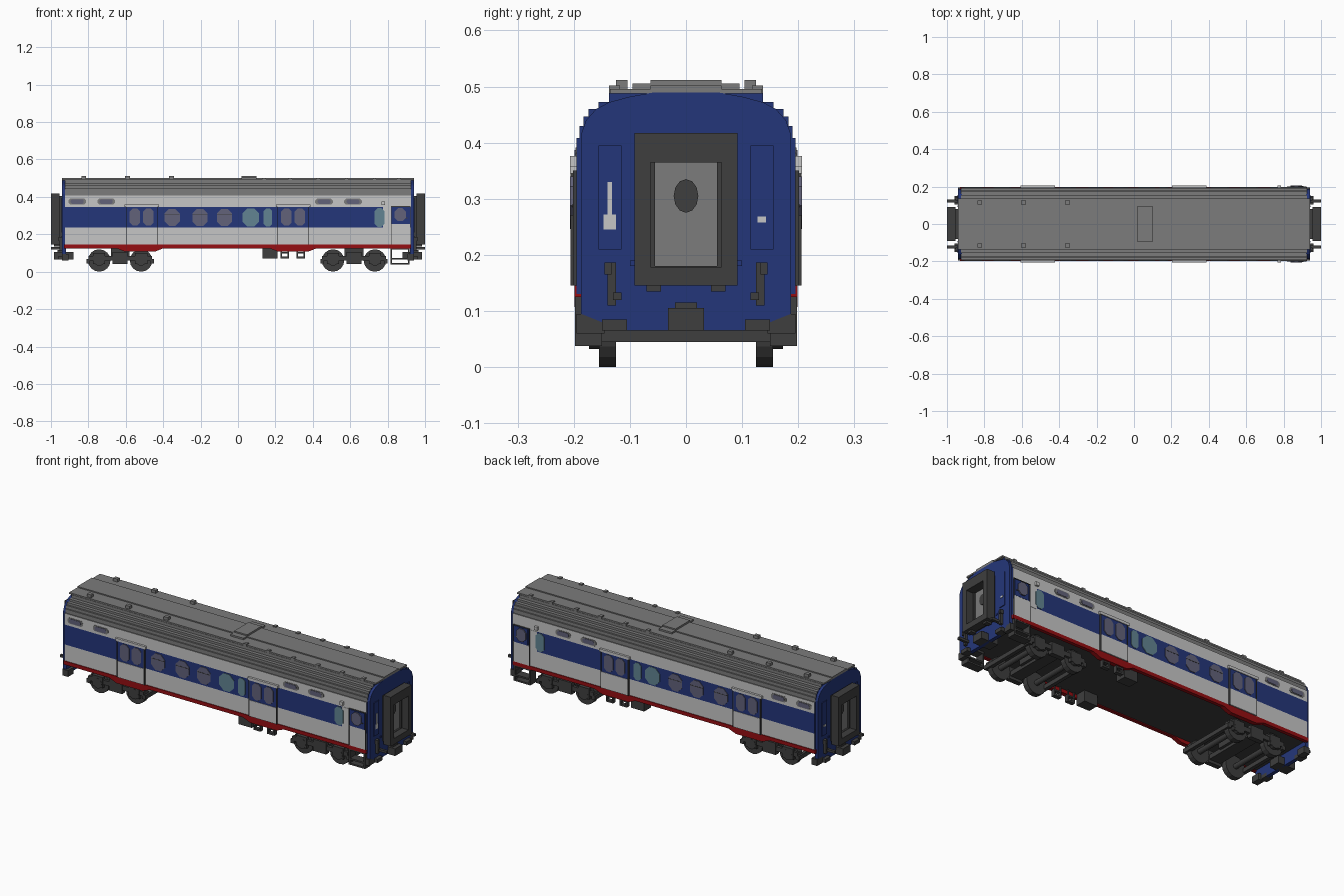
import bpy, bmesh, math
from mathutils import Matrix

cube = bpy.data.objects.get("Cube")
if cube:
    bpy.data.objects.remove(cube)


def material(name, rgb):
    m = bpy.data.materials.new(name)
    lin = [((c / 255 + 0.055) / 1.055) ** 2.4 for c in rgb] + [1]
    m.use_nodes = True
    m.diffuse_color = lin
    bsdf = next(n for n in m.node_tree.nodes if n.type == 'BSDF_PRINCIPLED')
    bsdf.inputs["Base Color"].default_value = lin
    return m


WHITE = material("light grey paint", (198, 198, 198))
BLUE = material("navy blue paint", (36, 54, 122))
ROOF = material("roof grey", (124, 124, 124))
DARK = material("dark grey metal", (62, 62, 62))
RED = material("sill red", (150, 14, 18))
GLASS = material("grey violet glass", (98, 98, 122))
TEAL = material("teal glass", (98, 132, 146))


def finish(name, bm, mats):
    bmesh.ops.recalc_face_normals(bm, faces=bm.faces)
    me = bpy.data.meshes.new(name)
    bm.to_mesh(me)
    bm.free()
    for m in mats:
        me.materials.append(m)
    ob = bpy.data.objects.new(name, me)
    bpy.context.collection.objects.link(ob)
    return ob


def signs(on):
    return (1, -1) if on else (1,)


def boxes(name, mat, items, mx=False, my=False):
    """Boxes given as (x0, x1, y0, y1, z0, z1), optionally mirrored in x and y."""
    bm = bmesh.new()
    for x0, x1, y0, y1, z0, z1 in items:
        for sx in signs(mx):
            for sy in signs(my):
                loc = Matrix.Translation((sx * (x0 + x1) / 2, sy * (y0 + y1) / 2, (z0 + z1) / 2))
                size = Matrix.Diagonal((x1 - x0, y1 - y0, z1 - z0, 1))
                bmesh.ops.create_cube(bm, size=1, matrix=loc @ size)
    return finish(name, bm, [mat])


def prism(bm, pts, place, a, b):
    """Extrude a 2D outline between a and b; place(u, v, d) gives the 3D point."""
    ends = [[bm.verts.new(place(u, v, d)) for u, v in pts] for d in (a, b)]
    n = len(pts)
    for i in range(n):
        j = (i + 1) % n
        bm.faces.new((ends[0][i], ends[0][j], ends[1][j], ends[1][i]))
    bm.faces.new(ends[0])
    bm.faces.new(ends[1])


def along_x(u, v, d):
    return (d, u, v)


def panels(name, mat, items, y0, y1, cut=0.3):
    """Chamfered plates (x, z, width, height) on both side walls."""
    bm = bmesh.new()
    for x, z, w, h in items:
        c, a, b = min(w, h) * cut, w / 2, h / 2
        pts = [(x - a + c, z - b), (x + a - c, z - b), (x + a, z - b + c), (x + a, z + b - c),
               (x + a - c, z + b), (x - a + c, z + b), (x - a, z + b - c), (x - a, z - b + c)]
        for s in (1, -1):
            prism(bm, pts, lambda u, v, d: (u, s * d, v), y0, y1)
    return finish(name, bm, [mat])


# Body shell: stepped roof over banded walls
half = [(0.195, 0.13), (0.195, 0.235), (0.195, 0.345), (0.195, 0.408), (0.190, 0.408), (0.190, 0.430),
        (0.183, 0.430), (0.183, 0.447), (0.174, 0.447), (0.174, 0.460), (0.156, 0.460), (0.156, 0.472),
        (0.137, 0.472), (0.137, 0.488), (0.07, 0.492)]
bm = bmesh.new()
prism(bm, half + [(-y, z) for y, z in reversed(half)], along_x, -0.925, 0.925)
bmesh.ops.recalc_face_normals(bm, faces=bm.faces)
for f in bm.faces:
    z = f.calc_center_median().z
    if abs(f.normal.x) > 0.5:
        f.material_index = 1
    elif z > 0.4:
        f.material_index = 2
    elif f.normal.z < -0.5:
        f.material_index = 3
    elif 0.235 < z < 0.345:
        f.material_index = 1
finish("body_shell", bm, [WHITE, BLUE, ROOF, DARK])

# Blue end walls with arched tops
end = [(0.11, 0.065), (0.15, 0.08), (0.187, 0.095), (0.187, 0.415), (0.178, 0.44), (0.16, 0.46),
       (0.137, 0.472), (0.10, 0.482), (0.06, 0.489)]
bm = bmesh.new()
for s in (1, -1):
    prism(bm, end + [(-y, z) for y, z in reversed(end)], along_x, s * 0.92, s * 0.94)
finish("end_walls", bm, [BLUE])
boxes("end_panels", BLUE, [(0.94, 0.944, 0.115, 0.156, 0.21, 0.395),
                           (0.94, 0.944, 0.09, 0.10, 0.18, 0.19)], True, True)
boxes("end_markers", WHITE, [(0.944, 0.946, -0.147, -0.125, 0.245, 0.272),
                             (0.944, 0.946, -0.14, -0.132, 0.272, 0.33),
                             (0.944, 0.946, 0.127, 0.143, 0.258, 0.268)], True)

# Roof slab, hatch and ventilators
boxes("roof_slab", ROOF, [(-0.94, 0.94, -0.135, 0.135, 0.488, 0.496),
                          (-0.94, 0.94, -0.063, 0.063, 0.495, 0.502)])
boxes("roof_hatch", ROOF, [(0.02, 0.10, -0.095, 0.095, 0.49, 0.505),
                           (0.02, 0.10, -0.063, 0.063, 0.50, 0.512)])
boxes("roof_vents", ROOF, [(x - 0.013, x + 0.013, 0.104, 0.125, 0.485, 0.512) for x in (-0.825, -0.59, -0.355)]
      + [(x - 0.009, x + 0.009, 0.118, 0.137, 0.485, 0.502) for x in (0.14, 0.28, 0.43, 0.58, 0.73, 0.86)],
      my=True)

# Red sill with deeper sections under the sliding doors
boxes("red_sill", RED, [(-0.93, 0.925, 0.18, 0.199, 0.125, 0.145)], my=True)
bm = bmesh.new()
for x in (-0.525, 0.295):
    for s in (1, -1):
        prism(bm, [(x - 0.13, 0.127), (x - 0.08, 0.107), (x + 0.08, 0.107), (x + 0.13, 0.127)],
              lambda u, v, d: (u, s * d, v), 0.175, 0.199)
finish("sill_drops", bm, [RED])

# Sliding doors: banded panels, rail and frame edges
doors = (-0.515, 0.295)
boxes("door_lower", WHITE, [(x - 0.083, x + 0.083, 0.19, 0.205, 0.145, 0.235) for x in doors], my=True)
boxes("door_upper", BLUE, [(x - 0.083, x + 0.083, 0.19, 0.203, 0.235, 0.345) for x in doors], my=True)
boxes("door_rail", WHITE, [(x - 0.092, x + 0.092, 0.19, 0.207, 0.345, 0.36) for x in doors], my=True)
boxes("door_edges", DARK, [(x + e - 0.002, x + e + 0.002, 0.19, 0.206, 0.145, 0.352)
                           for x in doors for e in (-0.083, 0.083)]
      + [(x - 0.083, x + 0.083, 0.19, 0.2065, 0.35, 0.353) for x in doors], my=True)

# Entrance doors at one end
boxes("entrance_lower", WHITE, [(0.82, 0.92, 0.19, 0.199, 0.145, 0.255),
                                (0.775, 0.82, 0.19, 0.1965, 0.23, 0.345)], my=True)
boxes("entrance_upper", BLUE, [(0.83, 0.915, 0.19, 0.2, 0.255, 0.345)], my=True)
boxes("entrance_edges", DARK, [(0.818, 0.821, 0.19, 0.201, 0.145, 0.35), (0.919, 0.922, 0.19, 0.201, 0.145, 0.35),
                               (0.82, 0.92, 0.19, 0.2005, 0.347, 0.35),
                               (0.85, 0.905, 0.19, 0.203, 0.285, 0.29)], my=True)
boxes("entrance_lamp", WHITE, [(0.768, 0.786, 0.19, 0.207, 0.357, 0.376)], my=True)

# Windows
panels("grey_windows", GLASS, [(x, 0.29, 0.082, 0.092) for x in (-0.352, -0.203, -0.072)], 0.19, 0.198)
panels("door_windows", GLASS, [(x + d, 0.292, 0.056, 0.092) for x in doors for d in (-0.036, 0.036)]
       + [(0.868, 0.305, 0.06, 0.07)], 0.19, 0.2065)
panels("teal_windows", TEAL, [(0.068, 0.29, 0.09, 0.096), (0.16, 0.29, 0.045, 0.096),
                              (0.757, 0.29, 0.052, 0.1)], 0.19, 0.198)
boxes("window_bars", DARK, [(x - 0.04, x + 0.04, 0.19, 0.199, 0.302, 0.305)
                            for x in (-0.352, -0.203, -0.072)], my=True)
high = (-0.86, -0.705, 0.46, 0.615)
panels("high_window_frames", ROOF, [(x, 0.375, 0.094, 0.032) for x in high], 0.19, 0.197)
panels("high_windows", GLASS, [(x, 0.375, 0.07, 0.024) for x in high], 0.19, 0.199)

# Gangway diaphragms and end doors
boxes("gangway_frame", DARK, [
    (0.94, 0.96, 0.055, 0.08, 0.155, 0.405), (0.94, 0.96, -0.055, 0.055, 0.365, 0.405),
    (0.94, 0.96, -0.055, 0.055, 0.155, 0.18),
    (0.955, 1.0, 0.063, 0.092, 0.145, 0.417), (0.955, 1.0, -0.063, 0.063, 0.365, 0.417),
    (0.955, 1.0, -0.063, 0.063, 0.145, 0.178), (0.955, 0.985, 0.045, 0.07, 0.135, 0.146)], True, True)
boxes("end_doors", ROOF, [(0.935, 0.95, -0.055, 0.055, 0.178, 0.366)], True)
bm = bmesh.new()
ring = [(0.022 * math.cos(i * math.pi / 6), 0.305 + 0.03 * math.sin(i * math.pi / 6)) for i in range(12)]
for s in (1, -1):
    prism(bm, ring, along_x, s * 0.945, s * 0.954)
finish("end_door_portholes", bm, [DARK])

# Couplers and end pipework
boxes("couplers", DARK, [(0.88, 0.985, -0.032, 0.032, 0.065, 0.105),
                         (0.94, 0.965, -0.02, 0.02, 0.105, 0.115)], True)
boxes("end_levers", DARK, [(0.94, 0.955, 0.125, 0.14, 0.11, 0.186), (0.94, 1.0, 0.115, 0.13, 0.12, 0.133),
                           (0.94, 0.96, 0.133, 0.145, 0.165, 0.186),
                           (0.92, 0.96, 0.105, 0.15, 0.065, 0.085)], True, True)
boxes("end_bumpers", DARK, [(0.905, 0.94, 0.145, 0.195, 0.06, 0.095)], True, True)

# Underframe boxes and side ladders
boxes("underfloor_boxes", DARK, [(0.13, 0.21, 0.12, 0.18, 0.07, 0.13)], my=True)
boxes("side_ladders", DARK, [b for x in (0.25, 0.335) for b in (
    (x - 0.022, x - 0.015, 0.17, 0.192, 0.07, 0.13), (x + 0.015, x + 0.022, 0.17, 0.192, 0.07, 0.13),
    (x - 0.022, x + 0.022, 0.17, 0.192, 0.07, 0.08), (x - 0.022, x + 0.022, 0.17, 0.192, 0.098, 0.106))],
      my=True)

# Entrance steps
boxes("entrance_steps", DARK, [
    (0.815, 0.824, 0.15, 0.198, 0.038, 0.14), (0.908, 0.917, 0.15, 0.198, 0.038, 0.14),
    (0.815, 0.917, 0.15, 0.198, 0.038, 0.047), (0.815, 0.917, 0.15, 0.198, 0.065, 0.074),
    (0.815, 0.917, 0.15, 0.198, 0.118, 0.14)], my=True)

# Bogies: wheels, axles, side frames and cross beams
for label, cx in (("rear", -0.63), ("front", 0.62)):
    bm = bmesh.new()
    for dx in (-0.112, 0.112):
        for y, r, depth in ((0.14, 0.06, 0.03), (-0.14, 0.06, 0.03), (0.16, 0.028, 0.025),
                            (-0.16, 0.028, 0.025), (0, 0.014, 0.28)):
            m = Matrix.Translation((cx + dx, y, 0.06)) @ Matrix.Rotation(math.pi / 2, 4, 'X')
            bmesh.ops.create_cone(bm, cap_ends=True, segments=16, radius1=r, radius2=r, depth=depth, matrix=m)
    finish(label + "_wheelsets", bm, [DARK])
    boxes(label + "_bogie_frame", DARK, [
        (cx - 0.17, cx + 0.17, 0.15, 0.168, 0.06, 0.085),
        (cx - 0.04, cx + 0.04, 0.145, 0.172, 0.04, 0.105),
        (cx - 0.145, cx - 0.08, 0.155, 0.172, 0.04, 0.10),
        (cx + 0.08, cx + 0.145, 0.155, 0.172, 0.04, 0.10),
        (cx - 0.035, cx + 0.035, -0.15, 0.15, 0.055, 0.08),
        (cx - 0.18, cx - 0.16, -0.168, 0.168, 0.045, 0.068),
        (cx + 0.16, cx + 0.18, -0.168, 0.168, 0.045, 0.068),
        (cx - 0.05, cx + 0.05, -0.06, 0.06, 0.07, 0.132)], my=True)
